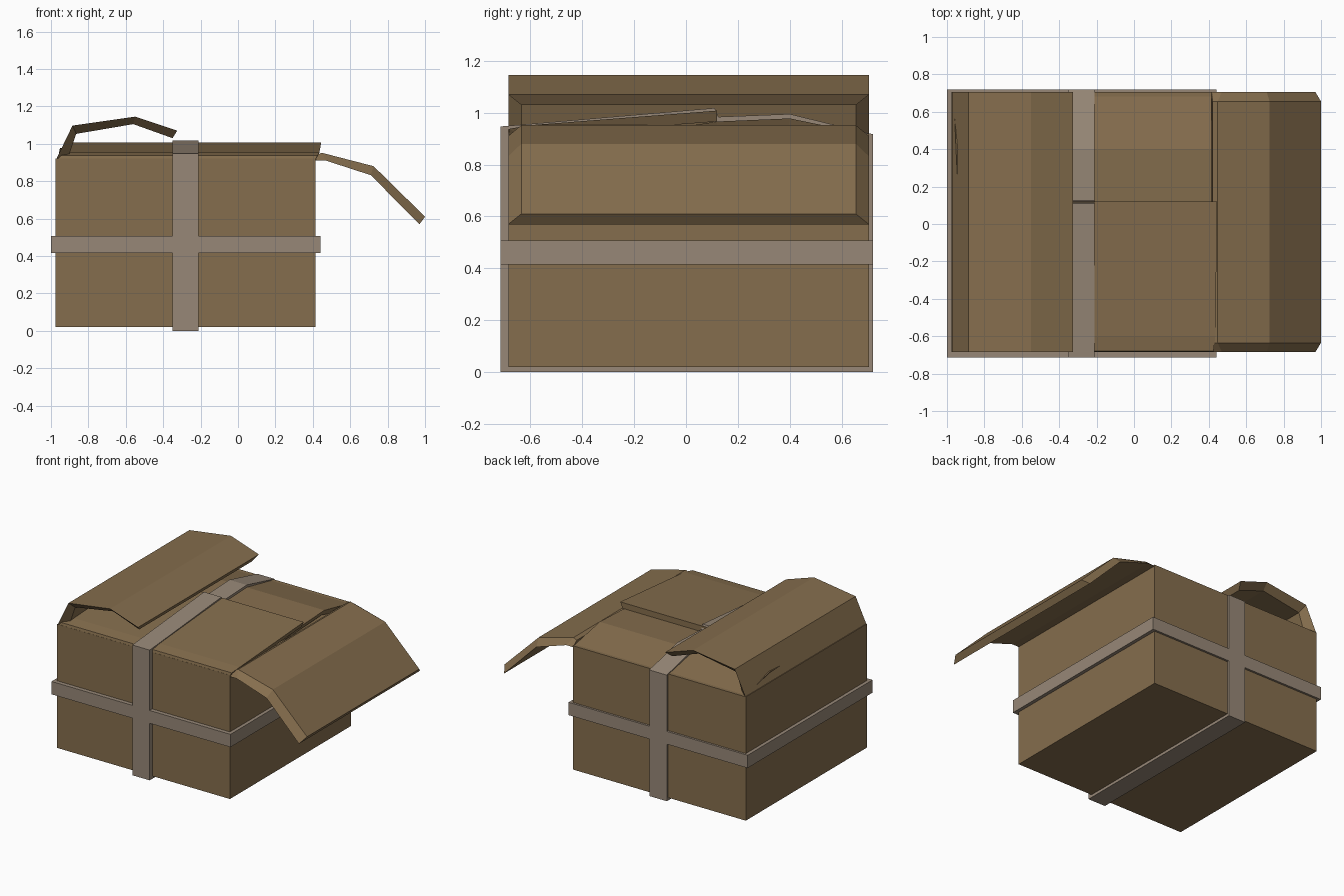
import bpy, bmesh

if "Cube" in bpy.data.objects:
    bpy.data.objects.remove(bpy.data.objects["Cube"])


def material(name, rgb):
    m = bpy.data.materials.new(name)
    m.diffuse_color = (*rgb, 1)
    m.use_nodes = True
    m.node_tree.nodes["Principled BSDF"].inputs["Base Color"].default_value = m.diffuse_color
    return m


CARD = material("cardboard", (0.235, 0.155, 0.075))
TAPE = material("tape", (0.31, 0.245, 0.185))


def finish(name, bm, mat):
    bmesh.ops.recalc_face_normals(bm, faces=bm.faces)
    me = bpy.data.meshes.new(name)
    bm.to_mesh(me)
    bm.free()
    me.materials.append(mat)
    ob = bpy.data.objects.new(name, me)
    bpy.context.collection.objects.link(ob)
    return ob


def place(axis, t, p):
    """Point at t along the axis, with p in the plane across it."""
    return {'X': (t, p[0], p[1]), 'Y': (p[0], t, p[1]), 'Z': (p[0], p[1], t)}[axis]


def strip(name, outer, inner, axis, lo, hi, mat, inset=0.0, closed=False, shift=(0, 0)):
    """Folded sheet: outer and inner profiles swept from lo to hi, inner side inset."""
    bm = bmesh.new()
    n = len(outer)
    rows = []
    for i in range(n):
        f = i / (n - 1)
        a, b = lo + shift[0] * f, hi + shift[1] * f
        rows.append([bm.verts.new(place(axis, t, p)) for t, p in (
            (a, outer[i]), (b, outer[i]), (b - inset, inner[i]), (a + inset, inner[i]))])
    for i in range(n if closed else n - 1):
        r, s = rows[i], rows[(i + 1) % n]
        for k in range(4):
            bm.faces.new((r[k], r[(k + 1) % 4], s[(k + 1) % 4], s[k]))
    if not closed:
        bm.faces.new(rows[0])
        bm.faces.new(rows[-1])
    return finish(name, bm, mat)


X0, X1, Y0, Y1 = -0.975, 0.415, -0.685, 0.705

# open cardboard body with wall thickness
bm = bmesh.new()
bmesh.ops.create_cube(bm, size=1)
for v in bm.verts:
    v.co = (X1 if v.co.x > 0 else X0, Y1 if v.co.y > 0 else Y0, 0.92 if v.co.z > 0 else 0.02)
bmesh.ops.delete(bm, geom=[f for f in bm.faces if f.calc_center_median().z > 0.9],
                 context='FACES_ONLY')
body = finish("box_body", bm, CARD)
sol = body.modifiers.new("walls", 'SOLIDIFY')
sol.thickness = 0.045
sol.offset = -1
sol.use_even_offset = True

# side flaps, both bent open
strip("left_flap",
      [(X0, 0.91), (-0.885, 1.097), (-0.55, 1.145), (-0.325, 1.07)],
      [(-0.91, 0.92), (-0.865, 1.053), (-0.56, 1.105), (-0.35, 1.03)],
      'Y', Y0, Y1, CARD, 0.05)
strip("right_flap",
      [(X1, 0.91), (0.47, 0.91), (0.71, 0.832), (0.97, 0.57)],
      [(0.42, 0.94), (0.447, 0.952), (0.725, 0.88), (1.0, 0.61)],
      'Y', Y0, Y1, CARD, 0.05)

# front flap lies over the back flap
strip("front_flap",
      [(Y0, 0.915), (Y0 + 0.005, 0.938), (-0.6, 0.952), (0.12, 1.008)],
      [(-0.64, 0.9), (-0.63, 0.905), (-0.59, 0.912), (0.12, 0.966)],
      'X', X0 + 0.01, X1, CARD, 0.02, shift=(0.06, 0.03))
strip("back_flap",
      [(Y1, 0.915), (0.4, 0.978), (0.12, 0.966), (-0.05, 0.94)],
      [(0.65, 0.885), (0.395, 0.938), (0.12, 0.926), (-0.05, 0.905)],
      'X', X0 + 0.01, X1, CARD, 0.02, shift=(0.04, 0))

# tape running over the top and round the front, bottom and back
strip("upright_tape",
      [(-0.715, 0), (-0.715, 0.947), (0.11, 1.018), (0.125, 0.984), (0.4, 0.995),
       (0.72, 0.917), (0.72, 0)],
      [(Y0, 0.02), (Y0, 0.935), (0.09, 1.0), (0.11, 0.962), (0.4, 0.975),
       (Y1, 0.91), (Y1, 0.02)],
      'X', -0.35, -0.21, TAPE, closed=True)

# tape running round the sides
strip("level_tape",
      [(-1, -0.715), (0.44, -0.715), (0.44, 0.72), (-1, 0.72)],
      [(X0, Y0), (X1, Y0), (X1, Y1), (X0, Y1)],
      'Z', 0.415, 0.508, TAPE, closed=True)
